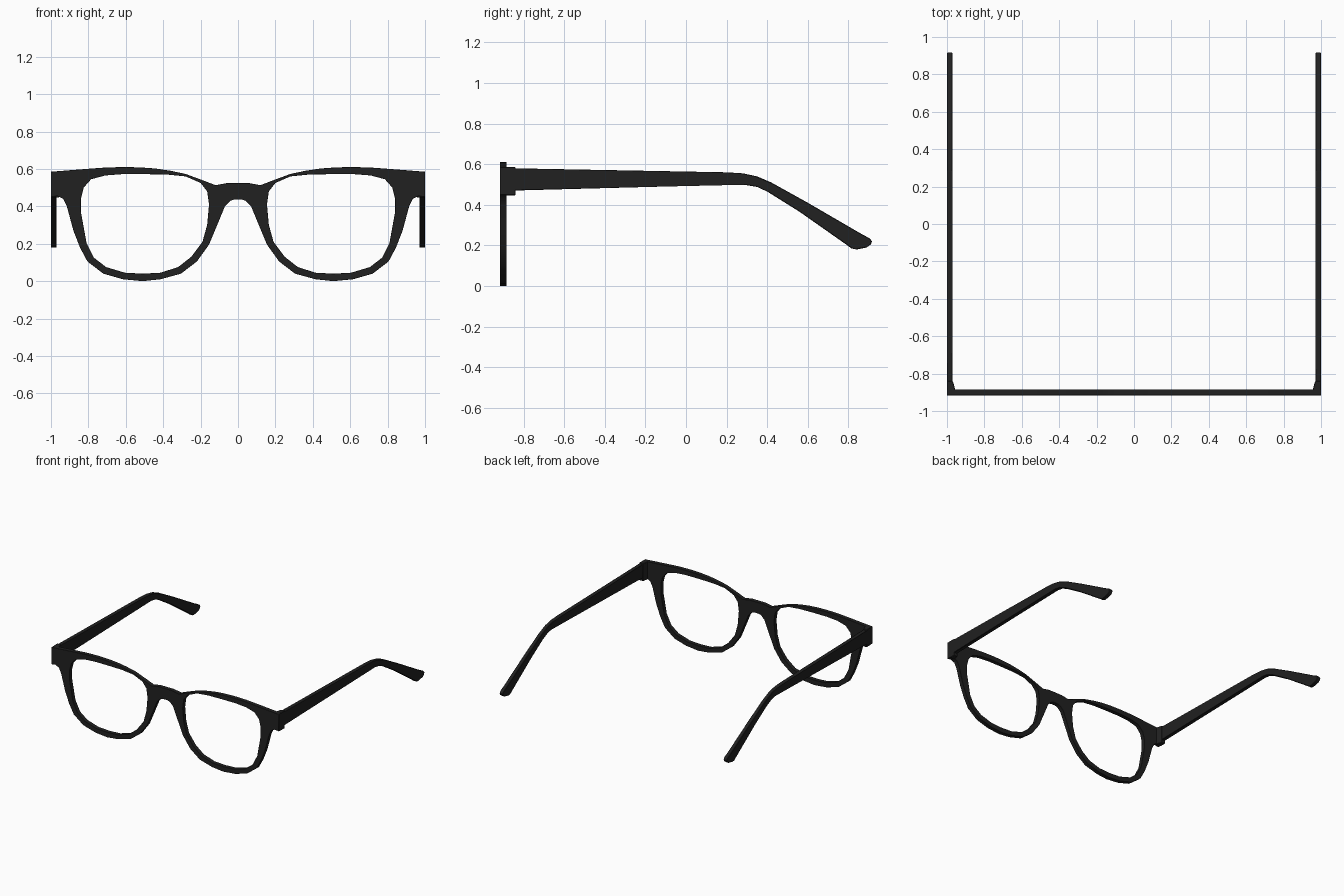
import bpy, bmesh
from math import radians

cube = bpy.data.objects.get("Cube")
if cube:
    bpy.data.objects.remove(cube, do_unlink=True)

# One material for the whole model
black = bpy.data.materials.new("black plastic")
black.use_nodes = True
colour = (.015, .015, .015, 1)
black.diffuse_color = colour
black.node_tree.nodes["Principled BSDF"].inputs["Base Color"].default_value = colour


def plate(name, loops, thickness, location, rotation=(0, 0, 0)):
    """Extrude closed 2D loops (inner loops become holes) into a softly edged plate."""
    curve = bpy.data.curves.new(name + " profile", "CURVE")
    curve.dimensions = "2D"
    curve.fill_mode = "BOTH"
    curve.extrude = thickness / 2
    for loop in loops:
        spline = curve.splines.new("POLY")
        spline.points.add(len(loop) - 1)
        for point, (u, v) in zip(spline.points, loop):
            point.co = (u, v, 0, 1)
        spline.use_cyclic_u = True

    # Turn the profile into a clean closed mesh
    helper = bpy.data.objects.new(name + " helper", curve)
    bpy.context.collection.objects.link(helper)
    depsgraph = bpy.context.evaluated_depsgraph_get()
    mesh = bpy.data.meshes.new_from_object(helper.evaluated_get(depsgraph))
    bpy.data.objects.remove(helper, do_unlink=True)
    bm = bmesh.new()
    bm.from_mesh(mesh)
    bmesh.ops.remove_doubles(bm, verts=bm.verts, dist=.0001)
    bmesh.ops.recalc_face_normals(bm, faces=bm.faces)
    bm.to_mesh(mesh)
    bm.free()
    mesh.materials.clear()
    mesh.materials.append(black)

    obj = bpy.data.objects.new(name, mesh)
    bpy.context.collection.objects.link(obj)
    obj.location = location
    obj.rotation_euler = [radians(angle) for angle in rotation]
    bpy.ops.object.select_all(action="DESELECT")
    obj.select_set(True)
    bpy.context.view_layer.objects.active = obj
    bpy.ops.object.shade_smooth_by_angle(angle=radians(40))
    bevel = obj.modifiers.new("soft edges", "BEVEL")
    bevel.width = .003
    bevel.segments = 1
    bevel.limit_method = "ANGLE"
    bevel.angle_limit = radians(60)
    return obj


def mirrored(points):
    return [(-u, v) for u, v in reversed(points)]


# Front frame: half of the outline, from the bridge top round to the bridge underside
outline = [
    (.06, .524), (.12, .513), (.19, .54), (.28, .573), (.36, .59), (.44, .602),
    (.52, .608), (.6, .61), (.7, .608), (.81, .6), (1, .585),
    (1, .45), (.965, .455), (.935, .44), (.915, .4), (.88, .27), (.845, .18),
    (.805, .105), (.72, .04), (.615, .01), (.51, 0), (.415, .01),
    (.305, .04), (.22, .105), (.155, .195), (.105, .315), (.07, .4),
    (.04, .43), (.02, .436),
]
lens_hole = [
    (.5, .572), (.38, .57), (.28, .56), (.2, .525), (.165, .48), (.155, .41),
    (.165, .3), (.19, .21), (.25, .13), (.32, .075), (.415, .045),
    (.51, .04), (.605, .045), (.705, .075), (.77, .125), (.81, .205),
    (.84, .37), (.84, .44), (.825, .5), (.785, .545), (.71, .565), (.62, .572),
]
plate("front_frame", [outline + mirrored(outline), lens_hole, mirrored(lens_hole)],
      .032, (0, -.9, 0), (90, 0, 0))

# Side profile of a temple arm, with its bent ear tip
arm_profile = [
    (-.86, .58), (.2, .56), (.28, .555), (.35, .54), (.42, .51), (.6, .41),
    (.87, .253), (.905, .235), (.916, .22), (.91, .205), (.89, .19),
    (.84, .18), (.815, .185), (.795, .2), (.56, .365), (.4, .465),
    (.35, .488), (.29, .498), (.2, .498), (-.86, .47),
]

# Plan of a hinge block, tapering towards the arm
hinge_plan = [(.955, -.89), (1, -.89), (1, -.84), (.968, -.84)]

for side, plan, sign in (("left", hinge_plan, 1), ("right", mirrored(hinge_plan), -1)):
    plate(side + "_temple_arm", [arm_profile], .03, (sign * .985, 0, 0), (90, 0, 90))
    plate(side + "_hinge_block", [plan], .14, (0, 0, .517))
